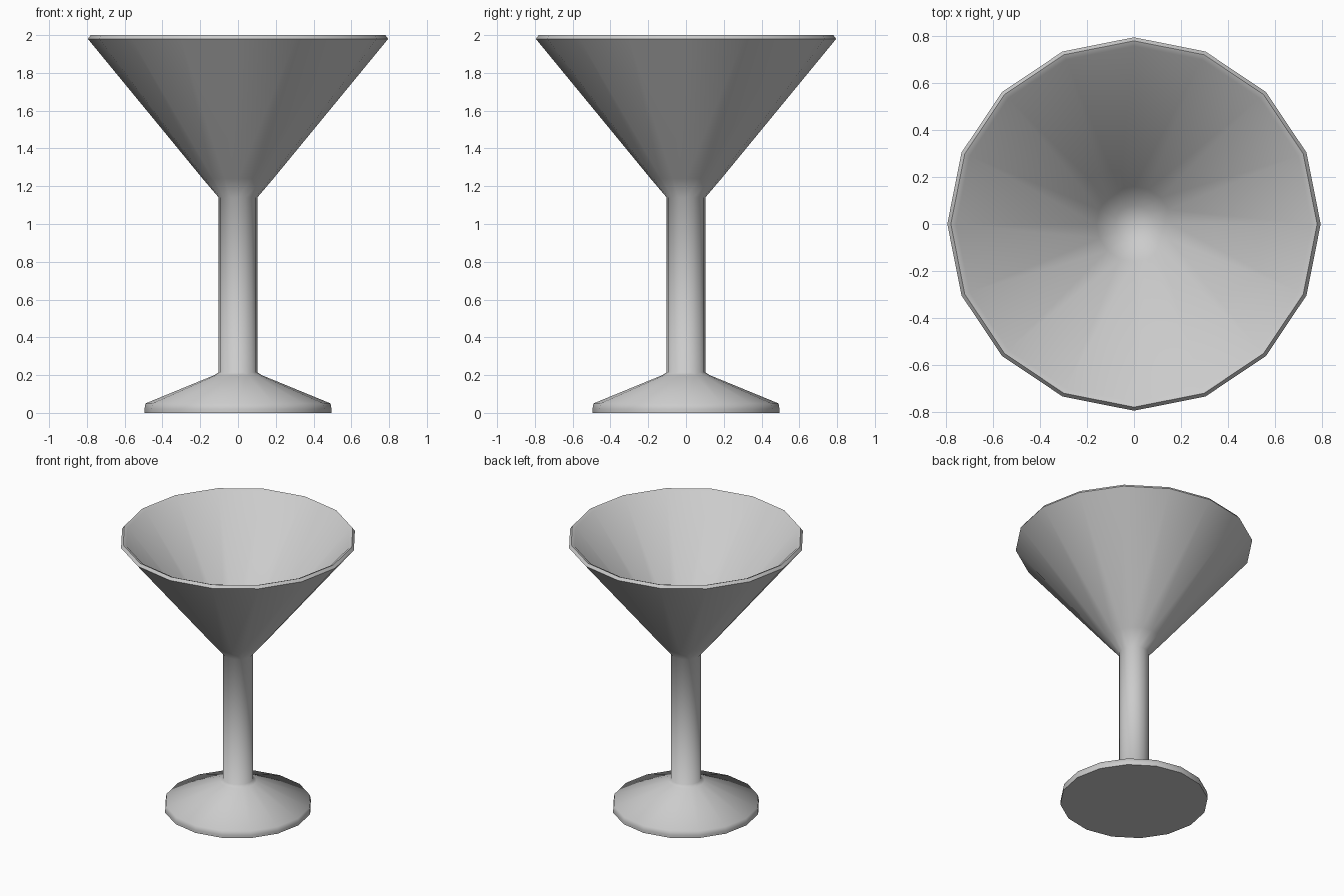
import bpy, bmesh, math

if "Cube" in bpy.data.objects:
    bpy.data.objects.remove(bpy.data.objects["Cube"])

SIDES = 16


def lathe(name, profile):
    """Revolve (radius, z) points about z; the end points sit on the axis."""
    bm = bmesh.new()
    verts = [bm.verts.new((r, 0, z)) for r, z in profile]
    edges = [bm.edges.new(pair) for pair in zip(verts, verts[1:])]
    bmesh.ops.spin(bm, geom=verts + edges, cent=(0, 0, 0), axis=(0, 0, 1),
                   angle=2 * math.pi, steps=SIDES)
    bmesh.ops.remove_doubles(bm, verts=bm.verts, dist=0.0005)
    bmesh.ops.recalc_face_normals(bm, faces=bm.faces)
    mesh = bpy.data.meshes.new(name)
    bm.to_mesh(mesh)
    bm.free()
    obj = bpy.data.objects.new(name, mesh)
    bpy.context.collection.objects.link(obj)
    bpy.ops.object.select_all(action='DESELECT')
    obj.select_set(True)
    bpy.context.view_layer.objects.active = obj
    bpy.ops.object.shade_smooth_by_angle(angle=math.radians(62))
    return obj


# One closed skin: foot, stem, outer bowl, rim, inner bowl
lathe("cocktail_glass", [
    (0, 0), (0.495, 0),                                  # underside
    (0.495, 0.02), (0.49, 0.05),                         # foot edge
    (0.125, 0.20), (0.102, 0.215),                       # foot slope
    (0.102, 1.14),                                       # stem
    (0.187, 1.24), (0.795, 1.98),                        # outer bowl
    (0.78, 2.0), (0.757, 1.99),                          # rim
    (0.16, 1.255), (0.08, 1.18), (0, 1.165),             # inner bowl
])
